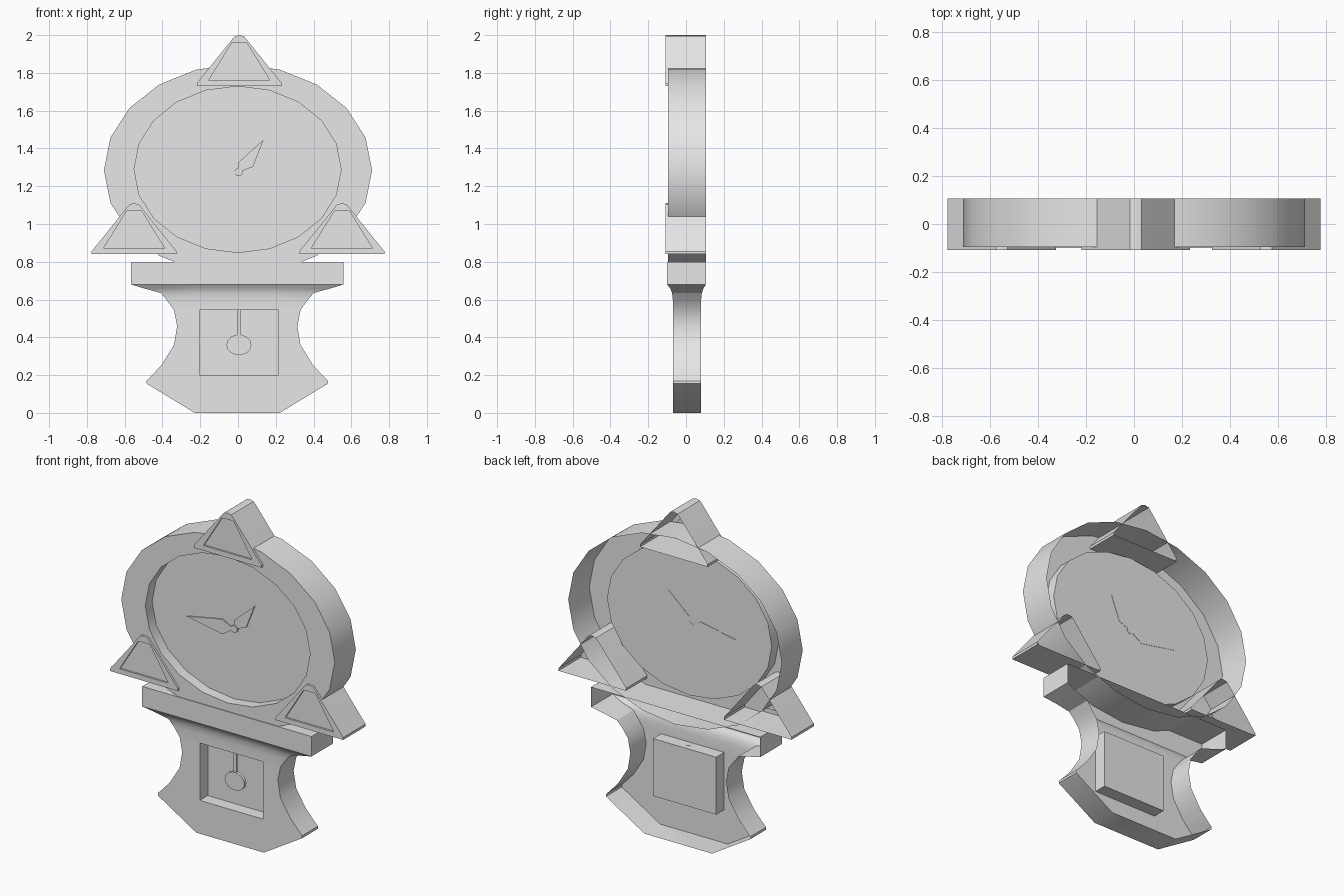
import bpy, bmesh, math

cube = bpy.data.objects.get("Cube")
if cube:
    bpy.data.objects.remove(cube, do_unlink=True)

grey = bpy.data.materials.new("light_grey")
grey.use_nodes = True
grey.diffuse_color = (0.8, 0.8, 0.8, 1)
grey.node_tree.nodes["Principled BSDF"].inputs["Base Color"].default_value = (0.8, 0.8, 0.8, 1)

BACK = 0.105


def finish(name, bm):
    mesh = bpy.data.meshes.new(name)
    bm.to_mesh(mesh)
    bm.free()
    mesh.materials.append(grey)
    obj = bpy.data.objects.new(name, mesh)
    bpy.context.collection.objects.link(obj)
    bpy.ops.object.select_all(action='DESELECT')
    obj.select_set(True)
    bpy.context.view_layer.objects.active = obj
    bpy.ops.object.shade_smooth_by_angle(angle=math.radians(32))
    return obj


def shell(name, loops, close_back=False):
    """Bridge (outline, depth) loops in order and cap the last one."""
    bm = bmesh.new()
    rings = [[bm.verts.new((x, y, z)) for x, z in outline] for outline, y in loops]
    n = len(rings[0])
    for a, b in zip(rings, rings[1:]):
        for i in range(n):
            j = (i + 1) % n
            bm.faces.new((a[i], a[j], b[j], b[i]))
    bm.faces.new(rings[-1])
    if close_back:
        bm.faces.new(rings[0][::-1])
    return finish(name, bm)


def ellipse(cx, cz, rx, rz, n):
    return [(cx + rx * math.cos(math.tau * i / n), cz + rz * math.sin(math.tau * i / n))
            for i in range(n)]


def mirrored(half, cx, cz):
    pts = half + [(-x, z) for x, z in half[-2::-1]]
    return [(cx + x, cz + z) for x, z in pts]


# Round case: open-backed rim with a recessed dial
rim = ellipse(0, 1.285, 0.71, 0.56, 20)
dial = ellipse(-0.002, 1.289, 0.548, 0.44, 20)
shell("clock_case", [(rim, BACK), (rim, -0.095), (dial, -0.095), (dial, -0.03)])

# Three open-backed corner ornaments with a shallow inset panel
outer_half = [(0.225, 0), (0.225, 0.015), (0.042, 0.243), (0.024, 0.264), (0, 0.27)]
inner_half = [(0.16, 0.03), (0.16, 0.034), (0.04, 0.228), (0.02, 0.23), (0, 0.23)]
for name, cx, cz in (("top_ornament", 0.007, 1.73),
                     ("left_ornament", 0.55, 0.84),
                     ("right_ornament", -0.55, 0.84)):
    outer = mirrored(outer_half, cx, cz)
    inner = mirrored(inner_half, cx, cz)
    shell(name, [(outer, BACK), (outer, -0.108), (inner, -0.108), (inner, -0.097)])

# Lower body and ledge: rows of (height, half width, front, back), open at the back
F, B = -0.07, 0.08
WIN_L, WIN_R, WIN_LOW, WIN_TOP = -0.205, 0.215, 0.2, 0.545
rows = [
    (0, 0.225, F, B), (0.155, 0.48, F, B), (0.17, 0.48, F, B),
    (WIN_LOW, 0.45, F, B), (0.255, 0.4, F, B), (0.36, 0.335, F, B),
    (0.46, 0.318, F, B), (WIN_TOP, 0.335, F, B),
    (0.60, 0.375, F, B), (0.635, 0.405, -0.074, 0.084),
    (0.658, 0.49, -0.083, 0.092), (0.68, 0.563, -0.1, BACK), (0.8, 0.563, -0.1, BACK),
]
bm = bmesh.new()
rings = []
for z, w, front, back in rows:
    c = -0.004
    pts = [(c - w, back), (c - w, front), (WIN_L, front), (WIN_R, front),
           (c + w, front), (c + w, back)]
    rings.append([bm.verts.new((x, y, z)) for x, y in pts])
for k, (a, b) in enumerate(zip(rings, rings[1:])):
    in_window = WIN_LOW <= rows[k][0] < WIN_TOP
    for i in range(5):
        if not (in_window and i == 2):
            bm.faces.new((a[i], a[i + 1], b[i + 1], b[i]))
bm.faces.new(rings[0][::-1])
bm.faces.new(rings[-1])
finish("lower_body", bm)

# Pendulum window box
window = [(WIN_L, WIN_LOW), (WIN_R, WIN_LOW), (WIN_R, WIN_TOP), (WIN_L, WIN_TOP)]
shell("pendulum_window", [(window, F), (window, 0.006)])

# Pendulum
bob = ellipse(0.005, 0.36, 0.066, 0.055, 14)
shell("pendulum_bob", [(bob, -0.022), (bob, -0.04)], True)
rod = [(-0.006, 0.4), (0.016, 0.4), (0.016, 0.547), (-0.006, 0.547)]
shell("pendulum_rod", [(rod, -0.026), (rod, -0.036)], True)

# Hands and hub, set into the dial
minute = [(-0.315, 1.265), (-0.08, 1.22), (-0.015, 1.26), (-0.015, 1.277), (-0.08, 1.31)]
hour = [(0, 1.285), (0.02, 1.28), (0.08, 1.303), (0.135, 1.445), (0, 1.325)]
hub = ellipse(0.003, 1.274, 0.022, 0.022, 10)
for name, outline, front in (("minute_hand", minute, -0.037), ("hour_hand", hour, -0.038),
                             ("hand_hub", hub, -0.042)):
    shell(name, [(outline, -0.028), (outline, front)], True)
